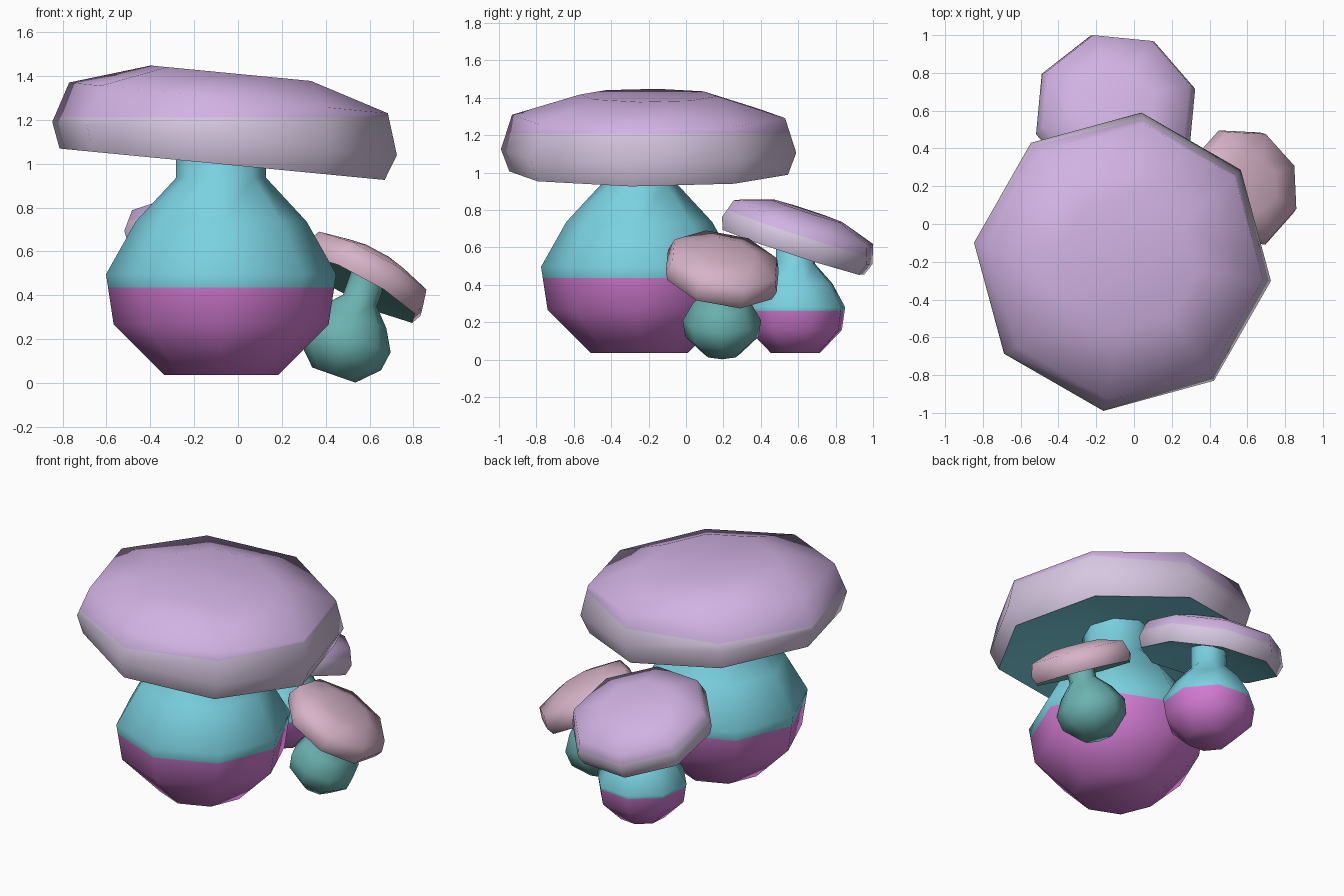
import bpy, bmesh, math
from mathutils import Vector, Matrix

if "Cube" in bpy.data.objects:
    bpy.data.objects.remove(bpy.data.objects["Cube"])


def srgb(*rgb):
    return [c / 12.92 if c < 0.04 else ((c + 0.055) / 1.055) ** 2.4 for c in rgb] + [1]


def material(name, *rgb):
    m = bpy.data.materials.new(name)
    m.diffuse_color = srgb(*rgb)
    m.use_nodes = True
    m.node_tree.nodes["Principled BSDF"].inputs["Base Color"].default_value = m.diffuse_color
    return m


lavender = material("lavender", 0.82, 0.70, 0.89)
pale = material("pale_lavender", 0.84, 0.78, 0.88)
cyan = material("cyan", 0.48, 0.82, 0.88)
magenta = material("magenta", 0.83, 0.485, 0.83)
teal = material("teal", 0.42, 0.70, 0.69)
pink = material("pink", 0.84, 0.70, 0.78)

# (radius, height) profiles of the large mushroom, reused at smaller scales;
# the cap starts with its hollow underside
STEM = [(0.26, 0), (0.49, 0.23), (0.525, 0.46), (0.39, 0.70), (0.205, 0.90), (0.205, 1.2)]
CAP = [(0.19, 0.13), (0.751, 0), (0.796, 0.118), (0.736, 0.304), (0.37, 0.417)]


def lathe(name, profile, base, scale, axis, phase, mats, cut=None):
    """Eight-sided solid along axis; faces above the cut plane get mats[0],
    below it mats[1], the underside mats[2]."""
    axis = Vector(axis).normalized()
    rot = Vector((0, 0, 1)).rotation_difference(axis).to_matrix().to_4x4()
    mat = Matrix.Translation(base) @ rot @ Matrix.Scale(scale, 4)
    bm = bmesh.new()
    rings = []
    for r, z in profile:
        ring = []
        for k in range(8):
            a = math.radians(phase + 45 * k)
            ring.append(bm.verts.new(mat @ Vector((r * math.cos(a), r * math.sin(a), z))))
        rings.append(ring)
    for lo, hi in zip(rings, rings[1:]):
        for k in range(8):
            j = (k + 1) % 8
            bm.faces.new((lo[k], lo[j], hi[j], hi[k]))
    bm.faces.new(rings[0][::-1])
    bm.faces.new(rings[-1])
    if cut:
        point, normal = Vector(cut[0]), Vector(cut[1]).normalized()
        bmesh.ops.bisect_plane(bm, geom=bm.verts[:] + bm.edges[:] + bm.faces[:],
                               plane_co=point, plane_no=normal)
    bm.normal_update()
    for f in bm.faces:
        if f.normal.dot(axis) < -0.9:
            f.material_index = 2
        elif cut and (f.calc_center_median() - point).dot(normal) < 0:
            f.material_index = 1
    me = bpy.data.meshes.new(name)
    bm.to_mesh(me)
    bm.free()
    for m in mats:
        me.materials.append(m)
    ob = bpy.data.objects.new(name, me)
    bpy.context.collection.objects.link(ob)
    bpy.ops.object.select_all(action='DESELECT')
    ob.select_set(True)
    bpy.context.view_layer.objects.active = ob
    bpy.ops.object.shade_smooth_by_angle(angle=math.radians(60))
    return ob


UP = (0, 0, 1)
stem_mats = (cyan, magenta, magenta)
cap_mats = (lavender, pale, cyan)

# large mushroom
lathe("large_stem", STEM, (-0.077, -0.25, 0.036), 1, UP, 0, stem_mats, ((0, 0, 0.435), UP))
lathe("large_cap", CAP, (-0.0725, -0.2, 0.9975), 1, (0.096, 0, 0.995), -7.3, cap_mats,
      ((0, 0, 1.21), UP))

# back mushroom
tilt = Vector((0.04, 0.31, 0.95)).normalized()
base = Vector((-0.1, 0.575, 0.575))
lathe("back_stem", STEM, (-0.09, 0.585, 0.036), 0.53, UP, 17, stem_mats, ((0, 0, 0.26), UP))
lathe("back_cap", CAP, base, 0.555, tilt, 17, cap_mats, (base + tilt * 0.11, tilt))

# side mushroom, leaning outwards
lathe("side_stem", STEM, (0.437, 0.192, 0.036), 0.4, (0.33, 0, 0.94), 0, (teal, teal, teal))
lathe("side_cap", CAP, (0.55, 0.185, 0.43), 0.41, (0.55, 0.21, 1), 22.5, (pink, pink, teal))
